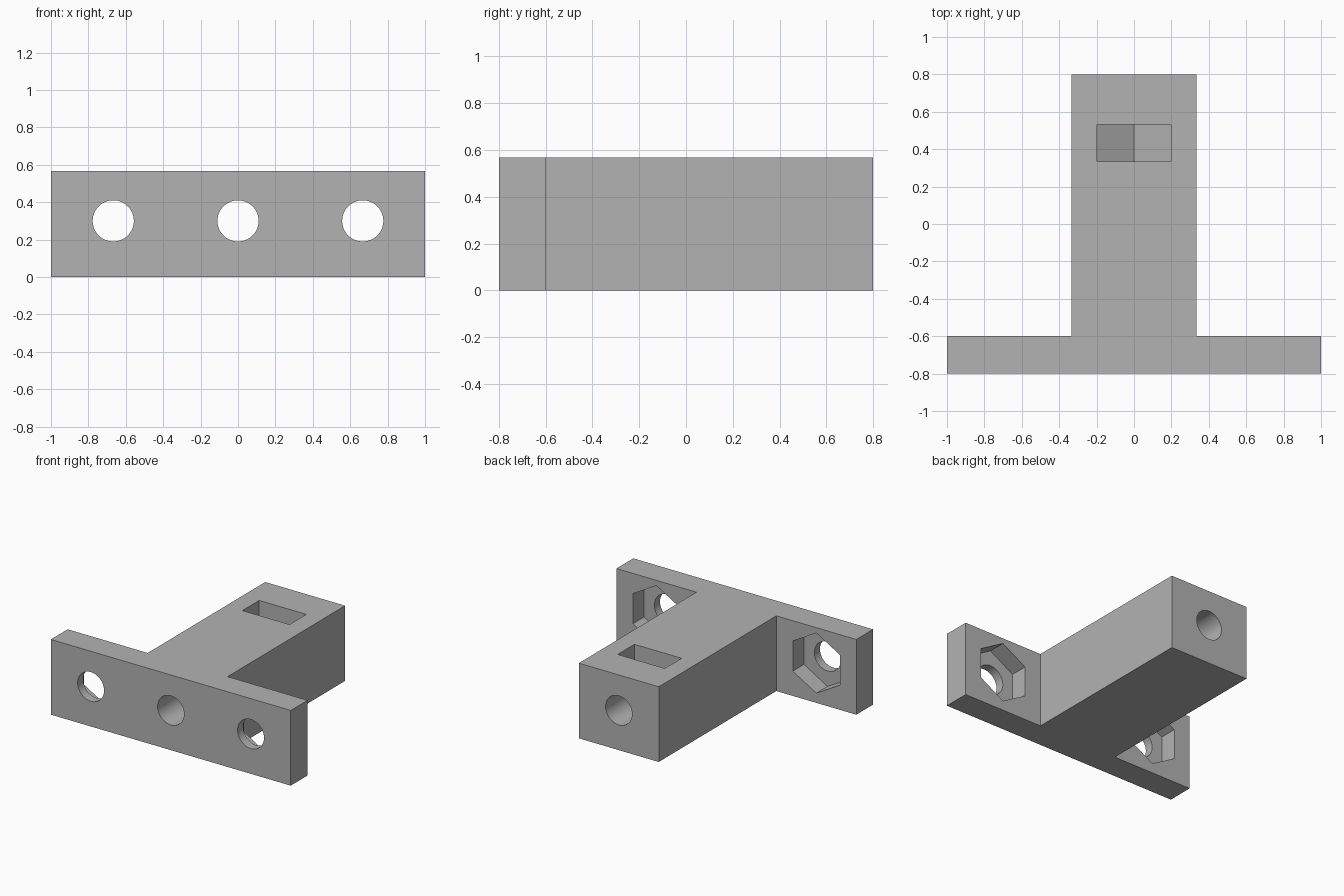
import bpy, bmesh, math
from mathutils import Vector

if "Cube" in bpy.data.objects:
    bpy.data.objects.remove(bpy.data.objects["Cube"], do_unlink=True)

HEIGHT = 0.567
HOLE_Z = 0.30
HOLE_R = 0.11
NUT_R = 0.227
NUT_X = 0.667

grey = bpy.data.materials.new("plain grey")
grey.use_nodes = True
colour = (0.45, 0.45, 0.45, 1)
grey.diffuse_color = colour
grey.node_tree.nodes["Principled BSDF"].inputs["Base Color"].default_value = colour


def prism(name, points, direction):
    """Extrude a closed outline of 3D points along a direction."""
    bm = bmesh.new()
    face = bm.faces.new([bm.verts.new(p) for p in points])
    new = bmesh.ops.extrude_face_region(bm, geom=[face])["geom"]
    verts = [g for g in new if isinstance(g, bmesh.types.BMVert)]
    bmesh.ops.translate(bm, verts=verts, vec=Vector(direction))
    bmesh.ops.recalc_face_normals(bm, faces=bm.faces)
    mesh = bpy.data.meshes.new(name)
    bm.to_mesh(mesh)
    bm.free()
    mesh.materials.append(grey)
    obj = bpy.data.objects.new(name, mesh)
    bpy.context.collection.objects.link(obj)
    return obj


def ring(x, y, radius, sides):
    """Polygon in the xz plane with a corner pointing up."""
    angles = [2 * math.pi * i / sides for i in range(sides)]
    return [(x + radius * math.sin(a), y, HOLE_Z + radius * math.cos(a)) for a in angles]


# T-shaped body: mounting plate and stem in one piece
half = [(0.333, 0.8), (0.333, -0.6), (1, -0.6), (1, -0.8)]
outline = half + [(-x, y) for x, y in reversed(half)]
body = prism("bracket_body", [(x, y, 0) for x, y in outline], (0, 0, HEIGHT))

# Bolt holes, the middle one running the whole stem
cutters = [prism("stem_bolt_hole", ring(0, -1, HOLE_R, 64), (0, 2, 0))]
for side, x in (("right", -NUT_X), ("left", NUT_X)):
    cutters.append(prism(side + "_bolt_hole", ring(x, -1, HOLE_R, 64), (0, 0.6, 0)))
    # Hexagonal nut recess in the back of the plate
    cutters.append(prism(side + "_nut_recess", ring(x, -0.733, NUT_R, 6), (0, 0.3, 0)))

# Nut slot open at the top, with a pointed floor
w = NUT_R * math.cos(math.pi / 6)
shoulder = HOLE_Z - NUT_R / 2
slot = [(-w, 0.7), (-w, shoulder), (0, HOLE_Z - NUT_R), (w, shoulder), (w, 0.7)]
cutters.append(prism("nut_slot", [(x, 0.333, z) for x, z in slot], (0, 0.2, 0)))

bpy.ops.object.select_all(action="DESELECT")
bpy.context.view_layer.objects.active = body
body.select_set(True)
for cutter in cutters:
    cutter.hide_render = True
    mod = body.modifiers.new(cutter.name, "BOOLEAN")
    mod.operation = "DIFFERENCE"
    mod.solver = "EXACT"
    mod.object = cutter
    bpy.ops.object.modifier_apply(modifier=mod.name)
for cutter in cutters:
    bpy.data.objects.remove(cutter, do_unlink=True)

bpy.ops.object.shade_smooth_by_angle(angle=math.radians(30))
